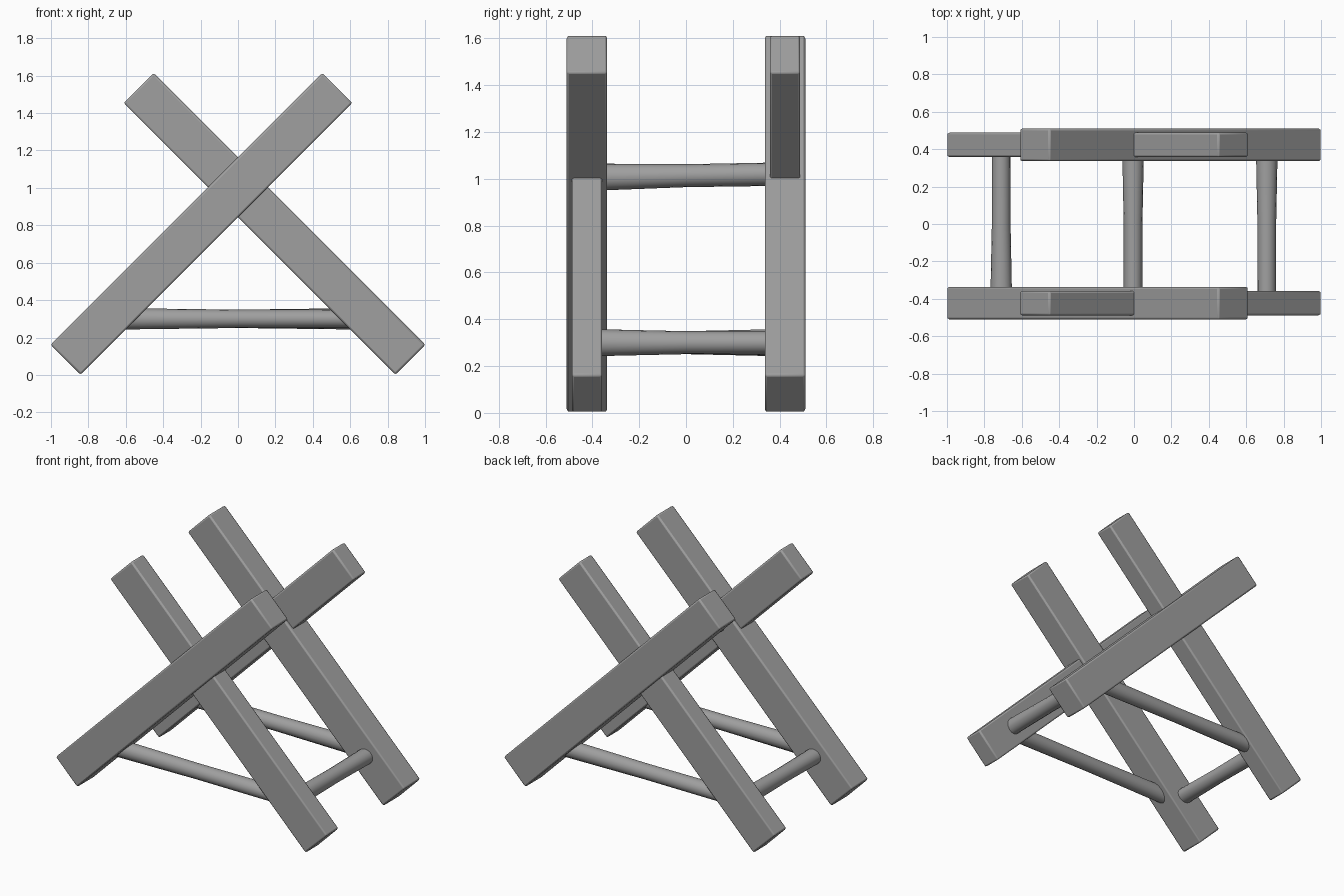
import bpy, bmesh, math
from mathutils import Matrix, Vector

cube = bpy.data.objects.get("Cube")
if cube:
    bpy.data.objects.remove(cube, do_unlink=True)

grey = bpy.data.materials.new("plain_grey")
grey.use_nodes = True
COLOUR = (0.35, 0.35, 0.35, 1)
grey.diffuse_color = COLOUR
grey.node_tree.nodes["Principled BSDF"].inputs["Base Color"].default_value = COLOUR


def finish(name, bm, angle):
    bmesh.ops.recalc_face_normals(bm, faces=bm.faces)
    mesh = bpy.data.meshes.new(name)
    bm.to_mesh(mesh)
    bm.free()
    obj = bpy.data.objects.new(name, mesh)
    bpy.context.collection.objects.link(obj)
    mesh.materials.append(grey)
    bpy.ops.object.select_all(action='DESELECT')
    obj.select_set(True)
    bpy.context.view_layer.objects.active = obj
    bpy.ops.object.shade_smooth_by_angle(angle=math.radians(angle))
    return obj


def beam(name, lean, y, depth):
    """Square timber leaning 45 degrees; lean = +1 rises towards +x."""
    bm = bmesh.new()
    size = Matrix.Diagonal((2.055, depth, 0.226, 1))
    turn = Matrix.Rotation(-lean * math.pi / 4, 4, 'Y')
    place = Matrix.Translation((-0.195 * lean, y, 0.808))
    bmesh.ops.create_cube(bm, size=1, matrix=place @ turn @ size)
    obj = finish(name, bm, 50)
    bevel = obj.modifiers.new("soft_edges", 'BEVEL')
    bevel.width = 0.01
    bevel.segments = 2


def rod(name, start, end, sides=16):
    """Slightly waisted rod, oval one way at its start and the other at its end."""
    start, end = Vector(start), Vector(end)
    up = Vector((0, 0, 1))
    side = (end - start).normalized().cross(up)
    bm = bmesh.new()
    rings = []
    for t, wide, high in ((0, 0.050, 0.058), (0.5, 0.050, 0.049), (1, 0.058, 0.050)):
        centre = start.lerp(end, t)
        angles = [2 * math.pi * i / sides for i in range(sides)]
        rings.append([bm.verts.new(centre + side * wide * math.cos(a)
                                   + up * high * math.sin(a)) for a in angles])
    for a, b in zip(rings, rings[1:]):
        for i in range(sides):
            j = (i + 1) % sides
            bm.faces.new((a[i], a[j], b[j], b[i]))
    bm.faces.new(rings[0])
    bm.faces.new(rings[-1])
    finish(name, bm, 40)


# Crossed legs and rails, repeated by a half turn about the vertical axis
for s, place in ((1, "front"), (-1, "back")):
    beam(place + "_wide_leg", s, -0.423 * s, 0.173)
    beam(place + "_narrow_leg", -s, -0.423 * s, 0.13)
    rod(place + "_lower_rail", (-0.7 * s, -0.423 * s, 0.3), (0.7 * s, -0.423 * s, 0.3))

# Rails joining the front and back frames
rod("left_lower_rail", (0.71, -0.4, 0.3), (0.71, 0.4, 0.3))
rod("right_lower_rail", (-0.71, 0.4, 0.3), (-0.71, -0.4, 0.3))
rod("centre_rail", (-0.005, -0.4, 1.007), (-0.005, 0.4, 1.02))
